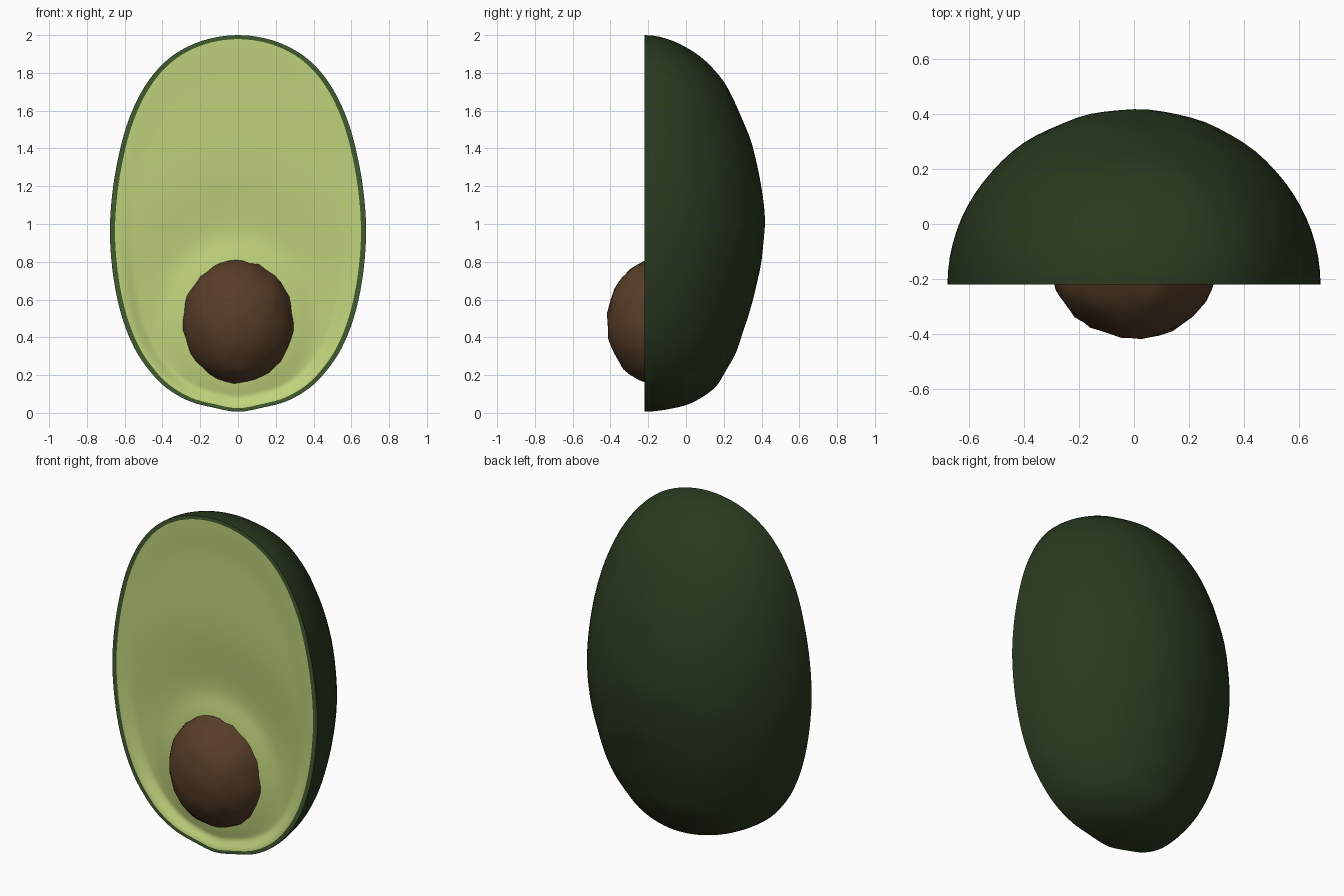
import bpy, bmesh, math
from mathutils import Vector, noise

if "Cube" in bpy.data.objects:
    bpy.data.objects.remove(bpy.data.objects["Cube"], do_unlink=True)

FACE_Y = -0.22
PIT = Vector((0, -0.13, 0.482))
PIT_SIZE = Vector((0.303, 0.288, 0.338))

# Half body, bottom to top: (half width, depth behind the cut face, height)
PROFILE = [(0, 0, .006), (.13, .17, .028), (.26, .27, .063), (.38, .37, .133),
           (.47, .435, .225), (.547, .49, .34), (.612, .545, .5),
           (.657, .597, .7), (.678, .633, .93), (.667, .625, 1.15),
           (.63, .583, 1.37), (.572, .512, 1.57), (.48, .42, 1.75),
           (.355, .295, 1.885), (.19, .15, 1.97), (0, 0, 2.0)]


def material(name, rgb):
    mat = bpy.data.materials.new(name)
    mat.use_nodes = True
    colour = (*rgb, 1)
    mat.diffuse_color = colour
    bsdf = mat.node_tree.nodes["Principled BSDF"]
    bsdf.inputs["Base Color"].default_value = colour
    bsdf.inputs["Roughness"].default_value = 0.8
    return mat


def smooth_profile(points, steps=4):
    """Catmull-Rom curve through the points, mirrored at both ends."""
    pts = [Vector(p) for p in points]
    mirror = lambda p: Vector((-p.x, -p.y, p.z))
    pts = [mirror(pts[1])] + pts + [mirror(pts[-2])]
    out = []
    for a, b, c, d in zip(pts, pts[1:], pts[2:], pts[3:]):
        for k in range(steps):
            t = k / steps
            out.append(0.5 * (2 * b + (c - a) * t
                              + (2 * a - 5 * b + 4 * c - d) * t * t
                              + (3 * b - a - 3 * c + d) * t ** 3))
    return out + [pts[-2]]


def lofted(name, rows, mat, behind, closed=False, smooth=True):
    """Join rows of points into a surface facing away from a point behind it."""
    bm = bmesh.new()
    grid = [[bm.verts.new(p) for p in row] for row in rows]
    count = len(rows[0])
    for lower, upper in zip(grid, grid[1:]):
        for j in range(count if closed else count - 1):
            k = (j + 1) % count
            bm.faces.new((lower[j], lower[k], upper[k], upper[j]))
    bmesh.ops.remove_doubles(bm, verts=bm.verts, dist=0.0001)
    bm.normal_update()
    for face in bm.faces:
        if face.normal.dot(face.calc_center_median() - Vector(behind)) < 0:
            face.normal_flip()
        face.smooth = smooth
    return finish(name, bm, mat)


def finish(name, bm, mat):
    mesh = bpy.data.meshes.new(name)
    bm.to_mesh(mesh)
    bm.free()
    mesh.materials.append(mat)
    obj = bpy.data.objects.new(name, mesh)
    bpy.context.scene.collection.objects.link(obj)
    return obj


skin_green = material("dark skin green", (0.023, 0.042, 0.014))
edge_green = material("skin edge green", (0.055, 0.102, 0.030))
flesh_green = material("flesh green", (0.52, 0.65, 0.20))
pit_brown = material("pit brown", (0.096, 0.047, 0.021))

profile = smooth_profile(PROFILE)

# Rounded skin: half ellipses stacked along the profile
SEGMENTS = 40
rows = []
for w, depth, z in profile:
    row = []
    for i in range(SEGMENTS + 1):
        a = math.pi * i / SEGMENTS
        p = Vector((w * math.cos(a), FACE_Y + depth * math.sin(a), z))
        p.y += 0.008 * noise.noise(p * 6) * math.sin(a) * min(1, w * 3)
        row.append(p)
    rows.append(row)
lofted("skin", rows, skin_green, (0, FACE_Y, 0.95))

# Full outline of the cut face and the inner edge of the skin
half = [Vector((w, z)) for w, depth, z in profile]
outline = half + [Vector((-p.x, p.y)) for p in reversed(half[1:-1])]
inner = [Vector((p.x * 0.96, 0.95 + (p.y - 0.95) * 0.98)) for p in outline]
lofted("skin_edge",
       [[Vector((p.x, FACE_Y, p.y)) for p in loop] for loop in (outline, inner)],
       edge_green, (0, 1, 1), closed=True, smooth=False)


# Flesh: rings shrinking toward the pit, with a shallow hollow around it
def recess(x, z, s):
    r = math.hypot(x / PIT_SIZE.x, (z - PIT.z) / PIT_SIZE.z)
    width = 0.35 if r < 1.4 else 0.75
    hollow = math.exp(-((r - 1.4) / width) ** 2)
    e = min(1, (1 - s) / 0.15)
    return (0.006 + 0.03 * hollow) * e * e * (3 - 2 * e)


RINGS = 48
centre = Vector((0, PIT.z))
rings = []
for i in range(RINGS + 1):
    s = 1 - i / RINGS
    ring = []
    for p in inner:
        q = centre + (p - centre) * s
        ring.append(Vector((q.x, FACE_Y + recess(q.x, q.y, s), q.y)))
    rings.append(ring)
lofted("flesh", rings, flesh_green, (0, 3, 0.9), closed=True)

# Pit: lumpy ellipsoid set into the flesh
bm = bmesh.new()
bmesh.ops.create_icosphere(bm, subdivisions=4, radius=1)
for v in bm.verts:
    n = v.co.normalized()
    bump = 1 + 0.02 * noise.noise(n * 3.5) + 0.03 * noise.noise(n * 6)
    v.co = PIT + Vector(a * b for a, b in zip(n * bump, PIT_SIZE))
for f in bm.faces:
    f.smooth = True
finish("pit", bm, pit_brown)
